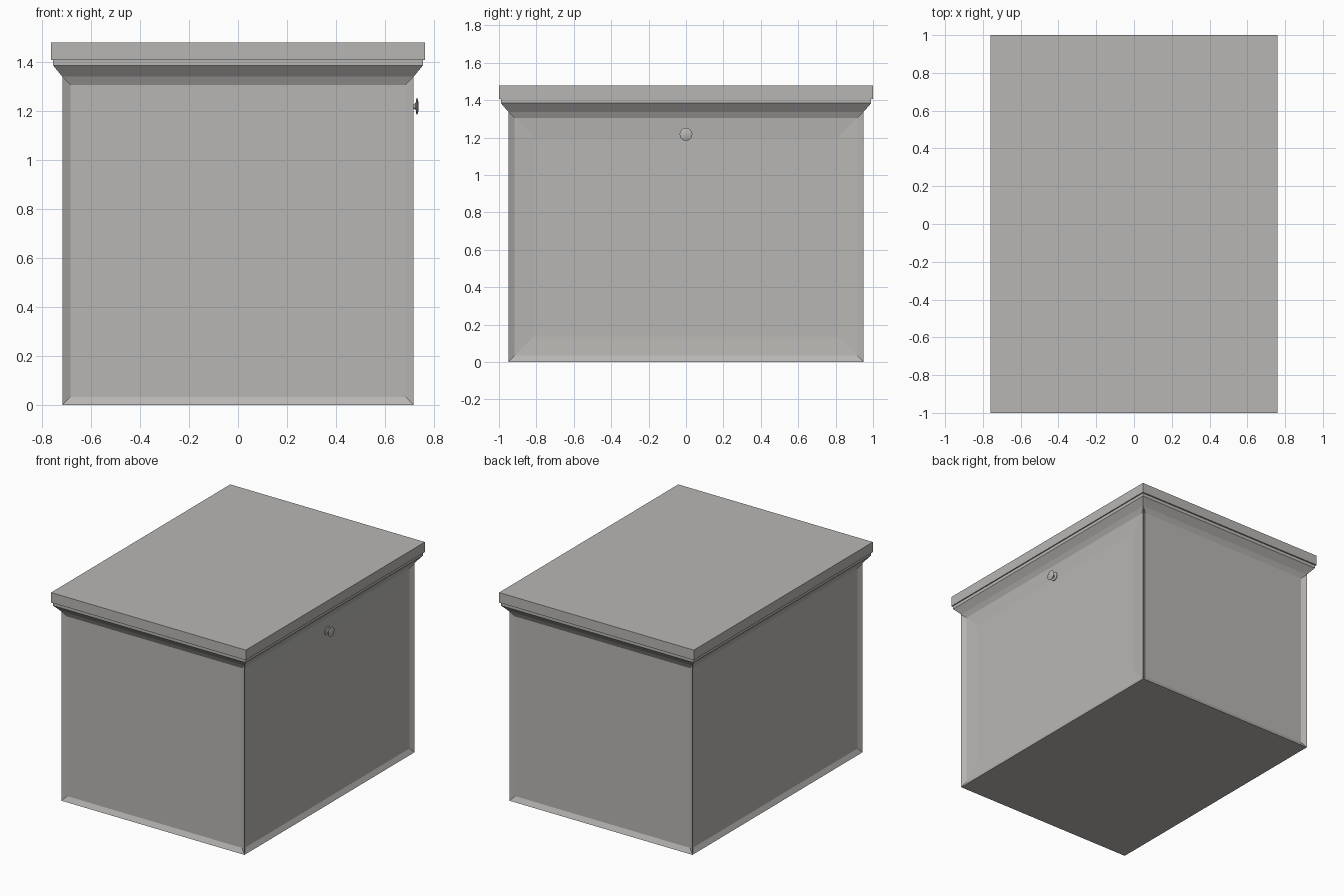
import bpy
import bmesh
from math import pi, radians
from mathutils import Matrix

if "Cube" in bpy.data.objects:
    bpy.data.objects.remove(bpy.data.objects["Cube"], do_unlink=True)

# Single painted finish
paint = bpy.data.materials.new("warm grey paint")
paint.use_nodes = True
colour = (0.48, 0.47, 0.455, 1)
paint.diffuse_color = colour
paint.node_tree.nodes["Principled BSDF"].inputs["Base Color"].default_value = colour


def finish(bm, name):
    bmesh.ops.recalc_face_normals(bm, faces=bm.faces)
    mesh = bpy.data.meshes.new(name)
    bm.to_mesh(mesh)
    bm.free()
    mesh.materials.append(paint)
    obj = bpy.data.objects.new(name, mesh)
    bpy.context.collection.objects.link(obj)
    return obj


def stacked_rectangles(levels):
    """Closed solid through (half width, half depth, height) rectangles."""
    bm = bmesh.new()
    rings = [[bm.verts.new((sx * x, sy * y, z))
              for sx, sy in ((-1, -1), (1, -1), (1, 1), (-1, 1))]
             for x, y, z in levels]
    for low, high in zip(rings, rings[1:]):
        for i in range(4):
            j = (i + 1) % 4
            bm.faces.new((low[i], low[j], high[j], high[i]))
    bm.faces.new(rings[0][::-1])
    bm.faces.new(rings[-1])
    bm.normal_update()
    return bm


# Carcass with a recessed panel on each of its four sides
bm = stacked_rectangles([(0.716, 0.95, 0), (0.716, 0.95, 1.338)])
sides = [f for f in bm.faces if abs(f.normal.z) < 0.5]
door = next(f for f in sides if f.normal.x > 0.5)
bmesh.ops.inset_individual(bm, faces=sides, thickness=0.048, depth=-0.018)
# Second, shallower recess in the door
bmesh.ops.inset_individual(bm, faces=[door], thickness=0.145, depth=-0.008)
finish(bm, "cabinet_body")

# Sloped moulding and top slab
finish(stacked_rectangles([(0.716, 0.95, 1.338), (0.753, 0.99, 1.384),
                           (0.753, 0.99, 1.407)]), "cornice_moulding")
finish(stacked_rectangles([(0.761, 1.0, 1.407), (0.761, 1.0, 1.478)]), "top_slab")

# Turned knob: base plate, thin neck and a slightly domed head
profile = [(0, 0), (0.03, 0), (0.03, 0.004), (0.012, 0.008), (0.009, 0.018),
           (0.014, 0.027), (0.033, 0.03), (0.034, 0.033), (0.025, 0.037), (0, 0.039)]
bm = bmesh.new()
verts = [bm.verts.new((r, 0, h)) for r, h in profile]
edges = [bm.edges.new(pair) for pair in zip(verts, verts[1:])]
bmesh.ops.spin(bm, geom=verts + edges, cent=(0, 0, 0), axis=(0, 0, 1),
               angle=2 * pi, steps=24)
bmesh.ops.remove_doubles(bm, verts=bm.verts, dist=0.0001)
bmesh.ops.transform(bm, verts=bm.verts, matrix=Matrix.Translation((0.697, 0, 1.217))
                    @ Matrix.Rotation(pi / 2, 4, 'Y'))
knob = finish(bm, "door_knob")
bpy.ops.object.select_all(action='DESELECT')
knob.select_set(True)
bpy.context.view_layer.objects.active = knob
bpy.ops.object.shade_smooth_by_angle(angle=radians(35))
